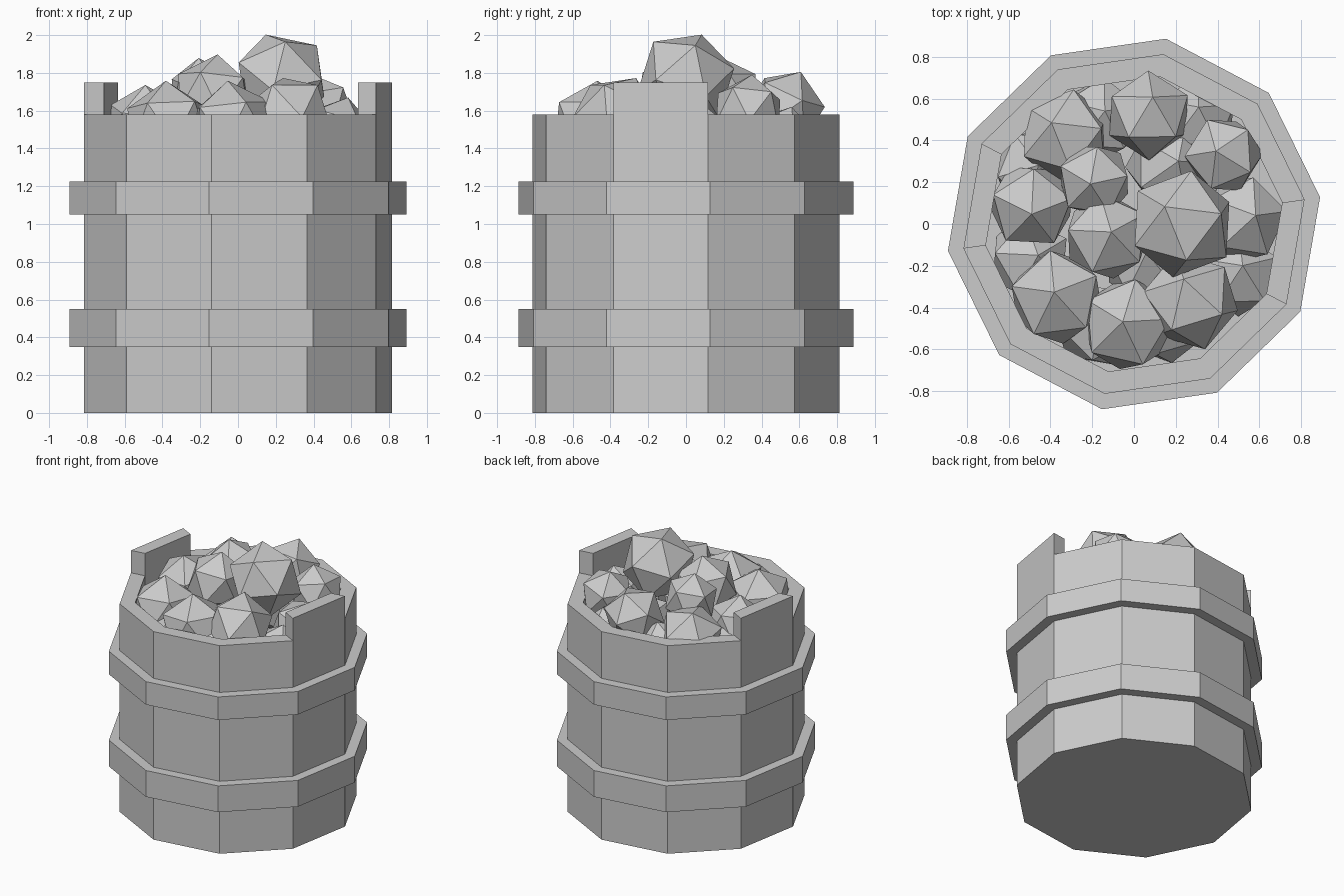
import bpy, bmesh, math
from mathutils import Vector, Matrix

if "Cube" in bpy.data.objects:
    bpy.data.objects.remove(bpy.data.objects["Cube"])

SIDES, TURN = 10, math.radians(8.2)
R_OUT, R_IN, R_BAND = 0.825, 0.717, 0.9


def corner(r, i, z):
    a = TURN + i * math.tau / SIDES
    return Vector((r * math.cos(a), r * math.sin(a), z))


def make_object(name, bm):
    bmesh.ops.recalc_face_normals(bm, faces=bm.faces)
    mesh = bpy.data.meshes.new(name)
    bm.to_mesh(mesh)
    bm.free()
    obj = bpy.data.objects.new(name, mesh)
    bpy.context.collection.objects.link(obj)
    return obj


def lathe(name, profile, closed):
    """Spin an (r, z) profile around the ten corners; open ends are capped."""
    bm = bmesh.new()
    rings = [[bm.verts.new(corner(r, i, z)) for i in range(SIDES)] for r, z in profile]
    for k in range(len(rings) - (0 if closed else 1)):
        a, b = rings[k], rings[(k + 1) % len(rings)]
        for i in range(SIDES):
            j = (i + 1) % SIDES
            bm.faces.new((a[i], a[j], b[j], b[i]))
    if not closed:
        bm.faces.new(rings[0])
        bm.faces.new(rings[-1])
    return make_object(name, bm)


def raised_stave(name, i, z0, z1):
    """One wall segment that stands above the rim."""
    bm = bmesh.new()
    plan = [(R_OUT, i), (R_OUT, i + 1), (R_IN, i + 1), (R_IN, i)]
    face = bm.faces.new([bm.verts.new(corner(r, k, z0)) for r, k in plan])
    top = bmesh.ops.extrude_face_region(bm, geom=[face], use_keep_orig=True)["geom"]
    verts = [g for g in top if isinstance(g, bmesh.types.BMVert)]
    bmesh.ops.translate(bm, verts=verts, vec=(0, 0, z1 - z0))
    return make_object(name, bm)


def rock(name, x, y, z, r, tip, spin):
    """Icosahedron with one corner aimed along tip."""
    bm = bmesh.new()
    bmesh.ops.create_icosphere(bm, subdivisions=1, radius=r)
    aim = Vector((0, 0, 1)).rotation_difference(Vector((*tip, 1)).normalized())
    m = Matrix.Translation((x, y, z)) @ aim.to_matrix().to_4x4() @ Matrix.Rotation(math.radians(spin), 4, 'Z')
    bmesh.ops.transform(bm, matrix=m, verts=bm.verts)
    return make_object(name, bm)


# Barrel, hoops and the two raised staves
lathe("barrel", [(R_OUT, 0), (R_OUT, 1.58), (R_IN, 1.58), (R_IN, 1.3)], False)
for name, z0, z1 in (("lower_hoop", 0.35, 0.55), ("upper_hoop", 1.05, 1.225)):
    lathe(name, [(R_BAND, z0), (R_BAND, z1), (R_OUT - 0.02, z1), (R_OUT - 0.02, z0)], True)
raised_stave("right_stave", -1, 1.58, 1.75)
raised_stave("left_stave", 4, 1.58, 1.75)

# Heap of rocks: x, y, z, radius, tip lean, spin
heap = [
    (0.23, 0.00, 1.765, 0.265, (-0.35, 0.35), 0),
    (-0.19, 0.21, 1.69, 0.19, (-0.1, -0.1), 10),
    (-0.13, -0.06, 1.68, 0.22, (0.1, 0.1), 30),
    (0.07, 0.52, 1.61, 0.215, (0.1, 0.45), 20),
    (0.43, 0.33, 1.60, 0.195, (-0.2, 0.1), 40),
    (-0.33, 0.42, 1.52, 0.235, (-0.3, 0.3), 0),
    (-0.49, 0.09, 1.52, 0.22, (0.0, -0.2), 15),
    (-0.37, -0.35, 1.52, 0.24, (-0.05, 0.1), 25),
    (-0.03, -0.48, 1.52, 0.24, (-0.1, 0.05), 5),
    (0.27, -0.37, 1.56, 0.24, (-0.15, 0.5), 35),
    (0.52, 0.02, 1.46, 0.22, (0.3, 0.1), 10),
    (0.17, 0.28, 1.45, 0.22, (0.2, 0.1), 0),
    (0.50, -0.24, 1.37, 0.21, (0.1, 0.2), 20),
    (-0.50, -0.17, 1.36, 0.21, (0.2, 0.1), 30),
    (-0.48, 0.26, 1.38, 0.21, (0.1, 0.1), 50),
    (0.29, 0.50, 1.42, 0.21, (0.1, 0.3), 15),
    (-0.16, 0.50, 1.42, 0.21, (0.1, 0.2), 15),
    (-0.18, -0.48, 1.38, 0.22, (0.1, 0.2), 45),
    (0.14, -0.46, 1.38, 0.22, (0.2, 0.2), 35),
    (0.06, -0.18, 1.42, 0.22, (0.0, 0.2), 25),
]
for i, args in enumerate(heap):
    rock(f"rock_{i + 1:02d}", *args)
